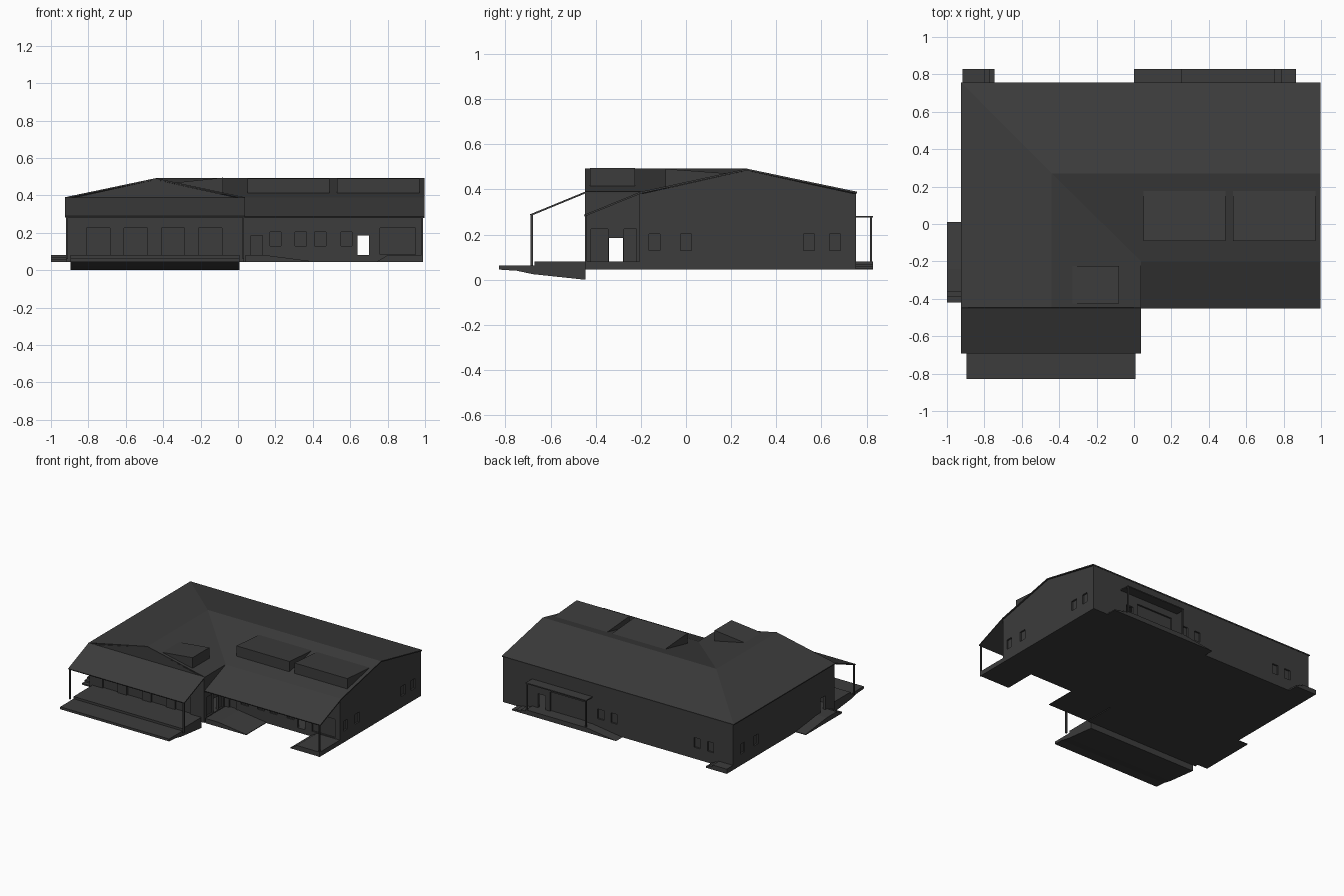
import bpy, bmesh
from mathutils import Matrix, Vector

if "Cube" in bpy.data.objects:
    bpy.data.objects.remove(bpy.data.objects["Cube"])

dark = bpy.data.materials.new("dark_grey")
dark.diffuse_color = (0.045, 0.045, 0.045, 1)
dark.use_nodes = True
dark.node_tree.nodes["Principled BSDF"].inputs["Base Color"].default_value = dark.diffuse_color


def finish(name, bm):
    bmesh.ops.recalc_face_normals(bm, faces=bm.faces)
    me = bpy.data.meshes.new(name)
    bm.to_mesh(me)
    bm.free()
    me.materials.append(dark)
    ob = bpy.data.objects.new(name, me)
    bpy.context.collection.objects.link(ob)
    return ob


def boxes(name, spans):
    """Object made of boxes given as (x0, x1, y0, y1, z0, z1)."""
    bm = bmesh.new()
    for x0, x1, y0, y1, z0, z1 in spans:
        m = Matrix.Translation(((x0 + x1) / 2, (y0 + y1) / 2, (z0 + z1) / 2))
        m = m @ Matrix.Diagonal((x1 - x0, y1 - y0, z1 - z0, 1))
        bmesh.ops.create_cube(bm, size=1, matrix=m)
    return finish(name, bm)


def prism(name, axis, profile, a, b):
    """Extrude a profile along x (points y,z) or along y (points x,z)."""
    bm = bmesh.new()
    pts = [(a, u, v) if axis == 'x' else (u, a, v) for u, v in profile]
    f = bm.faces.new([bm.verts.new(p) for p in pts])
    r = bmesh.ops.extrude_face_region(bm, geom=[f])
    off = Vector((b - a, 0, 0)) if axis == 'x' else Vector((0, b - a, 0))
    bmesh.ops.translate(bm, vec=off, verts=[g for g in r['geom'] if isinstance(g, bmesh.types.BMVert)])
    return finish(name, bm)


def wall(name, axis, outer, inward, a, b, openings, z0=0.045, z1=0.383, t=0.018):
    """Wall along an axis; openings are (start, end, low, high, has_pane), panes sit recessed."""
    solid, panes, cur = [], [], a

    def span(s, e, lo, hi, d0=0.0):
        p0, p1 = sorted((outer + inward * d0, outer + inward * t))
        return (s, e, p0, p1, lo, hi) if axis == 'x' else (p0, p1, s, e, lo, hi)

    for s, e, lo, hi, pane in sorted(openings):
        solid += [span(cur, s, z0, z1), span(s, e, z0, lo), span(s, e, hi, z1)]
        if pane:
            panes.append(span(s, e, lo, hi, 0.012))
        cur = e
    solid.append(span(cur, b, z0, z1))
    boxes(name, solid)
    if panes:
        boxes(name + "_panes", panes)


# roof: hipped at the back left corner, valley between the wings, two porch slopes
V = dict(A=(-.925, .757, .386), B=(.998, .757, .386), C=(.998, .27, .488), D=(-.44, .27, .488),
         E=(-.925, -.447, .386), F=(-.44, -.447, .488), G=(.038, -.447, .386), H=(.038, -.2, .386),
         I=(.998, -.2, .386), J=(.998, -.45, .284), K=(.038, -.45, .284),
         L=(-.925, -.69, .286), M=(.038, -.69, .286))
bm = bmesh.new()
vs = {k: bm.verts.new(p) for k, p in V.items()}
for f in ("ABCD", "ADFE", "DHGF", "DCIH", "HIJK", "EGML"):
    bm.faces.new([vs[c] for c in f])
roof = finish("roof", bm)
sol = roof.modifiers.new("thickness", 'SOLIDIFY')
sol.thickness = 0.008
sol.offset = 0

# gable ends
prism("right_gable", 'x', [(.75, .38), (-.2, .38), (.27, .484)], .972, .99)
prism("front_gable", 'y', [(-.915, .38), (.03, .38), (-.44, .484)], -.445, -.427)

# wedge roof dormers whose tops die into the roof slope
for i, x in enumerate((.05, .53)):
    prism(f"main_dormer_{i + 1}", 'x', [(-.09, .405), (-.09, .491), (.185, .471), (.185, .46)], x, x + .44)
prism("wing_dormer", 'y', [(-.08, .405), (-.08, .495), (-.335, .468), (-.335, .455)], -.425, -.225)

# floor slabs
boxes("floor_slab", [(-.917, .987, -.2, .75, .045, .08), (-.917, .03, -.445, -.2, .045, .08)])

# walls with windows and door openings
small = lambda c, w=.05: (c - w / 2, c + w / 2, .13, .203, True)
wall("wing_front_wall", 'x', -.447, 1, -.918, .032,
     [(x, x + .125, .08, .225, True) for x in (-.81, -.61, -.41, -.21)])
wall("main_front_wall", 'x', -.207, 1, .03, .99,
     [(.07, .13, .08, .185, True), small(.2, .06), small(.335, .06), small(.44, .06), small(.58, .06),
      (.64, .7, .08, .185, False), (.76, .95, .085, .225, True)])
wall("wing_side_wall", 'y', .033, -1, -.445, -.2,
     [(-.42, -.345, .08, .225, True), (-.34, -.28, .08, .185, False), (-.275, -.22, .08, .225, True)])
wall("right_wall", 'y', .99, -1, -.2, .75, [small(c) for c in (-.14, 0, .545, .66)])
wall("left_wall", 'y', -.918, 1, -.445, .75,
     [(-.34, -.28, .08, .185, False), small(.48), small(.64)])
wall("back_wall", 'x', .753, -1, -.918, .99,
     [small(-.73), small(-.62), small(.07), small(.18),
      (.3, .6, .08, .225, True), (.64, .7, .08, .185, False)])

# front porch of the wing: sloping base, deck and posts
prism("wing_porch_base", 'x',
      [(-.828, .045), (-.828, .063), (-.445, .063), (-.445, 0), (-.68, .025), (-.75, .04)], -.895, .008)
boxes("wing_porch_deck", [(-.895, .008, -.67, -.445, .063, .08)])
boxes("wing_porch_posts", [(x - .005, x + .005, -.688, -.678, .06, .288) for x in (-.915, .028)])

# front porch of the main part: ramp, landing and corner post
prism("front_ramp", 'y', [(.04, .045), (.04, .08), (.15, .08), (.38, .05), (.38, .045)], -.445, -.2)
prism("front_landing", 'y', [(.74, .045), (.8, .08), (.99, .08), (.99, .045)], -.445, -.2)
boxes("front_corner_post", [(.98, .99, -.448, -.438, .045, .285)])

# back entrance: platform with ramp and steps, canopy and posts
prism("back_platform", 'y', [(0, .045), (.25, .08), (.75, .08), (.75, .045)], .75, .828)
boxes("back_steps", [(.75, .79, .75, .828, .045, .07), (.79, .83, .75, .828, .045, .06),
                     (.83, .865, .75, .828, .045, .053)])
boxes("back_canopy", [(.25, .75, .75, .828, .275, .283)])
boxes("back_canopy_posts", [(x - .005, x + .005, .815, .825, .08, .28) for x in (.257, .743)])

# small back corner stoop and left side stoop, both stepped
boxes("corner_stoop", [(-.918, -.8, .75, .828, .045, .08), (-.8, -.77, .75, .828, .045, .068),
                       (-.77, -.745, .75, .828, .045, .056)])
prism("side_stoop", 'x', [(-.36, .045), (-.36, .08), (-.24, .08), (.01, .05), (.01, .045)], -1, -.915)
boxes("side_steps", [(-1, -.915, -.39, -.36, .045, .068), (-1, -.915, -.42, -.39, .045, .056)])
